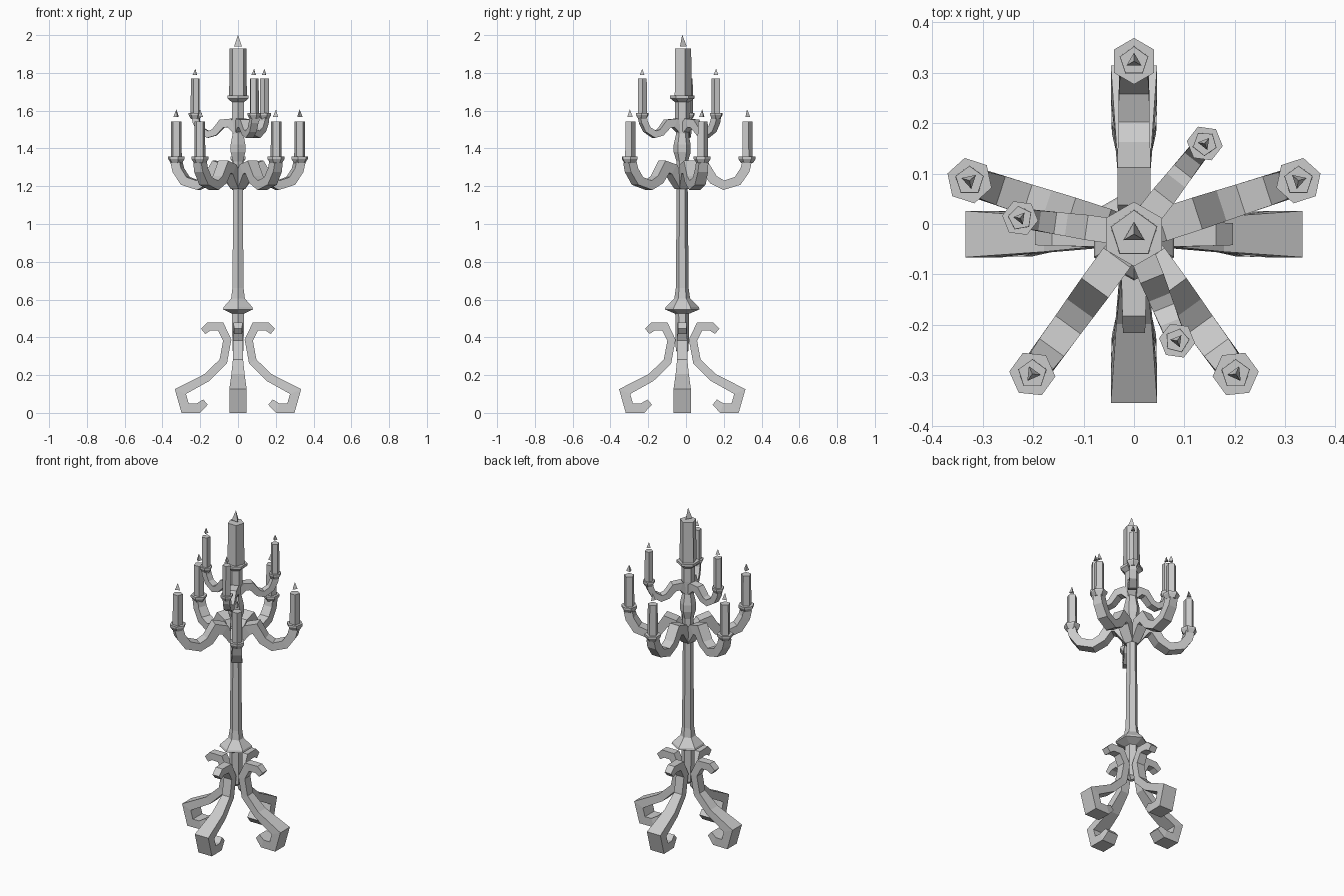
import bpy, bmesh
from math import sin, cos, pi, radians
from mathutils import Vector, Matrix

if "Cube" in bpy.data.objects:
    bpy.data.objects.remove(bpy.data.objects["Cube"])

AXIS_Y = -0.02


def finish(name, bm, angle=0.0):
    """Turn a bmesh built around the z axis into a flat-shaded object on the stand's axis."""
    bmesh.ops.recalc_face_normals(bm, faces=bm.faces)
    bm.transform(Matrix.Translation((0, AXIS_Y, 0)) @ Matrix.Rotation(radians(angle), 4, 'Z'))
    me = bpy.data.meshes.new(name)
    bm.to_mesh(me)
    bm.free()
    ob = bpy.data.objects.new(name, me)
    bpy.context.collection.objects.link(ob)
    return ob


def skin(bm, rings):
    """Join matching rings of points into a closed tube."""
    vr = [[bm.verts.new(p) for p in ring] for ring in rings]
    n = len(vr[0])
    for a, b in zip(vr, vr[1:]):
        for i in range(n):
            j = (i + 1) % n
            bm.faces.new((a[i], a[j], b[j], b[i]))
    bm.faces.new(vr[0])
    bm.faces.new(vr[-1])


def turned(name, profile, sides, x=0.0, angle=0.0, phase=0.0):
    """Low-poly lathe of (radius, z) points, standing at distance x along direction angle."""
    bm = bmesh.new()
    skin(bm, [[(x + r * cos(phase + 2 * pi * i / sides), r * sin(phase + 2 * pi * i / sides), z)
               for i in range(sides)] for r, z in profile])
    return finish(name, bm, angle)


def scroll(name, path, angle):
    """Mitred rectangular bar along (radius, z, half thickness, half width) points."""
    bm = bmesh.new()
    pts = [Vector(p[:2]) for p in path]
    rings = []
    for i, (r, z, t, w) in enumerate(path):
        d0 = (pts[i] - pts[max(i - 1, 0)]).normalized()
        d1 = (pts[min(i + 1, len(pts) - 1)] - pts[i]).normalized()
        d = (d0 + d1).normalized()
        n = Vector((-d.y, d.x))
        ref = d1 if d1.length else d0
        n *= t / max(0.7, d.dot(ref))
        rings.append([(r + n.x, -w, z + n.y), (r + n.x, w, z + n.y),
                      (r - n.x, w, z - n.y), (r - n.x, -w, z - n.y)])
    skin(bm, rings)
    return finish(name, bm, angle)


def candle(name, x, angle, r, z0, z1, flame_r, f0, f1):
    turned(name, [(r, z0), (r * 0.97, z1)], 5, x, angle)
    turned(name + "_flame", [(flame_r, f0), (0.001, f1)], 3, x, angle)


# Central hexagonal column with base collar, bulge and top cup
turned("column", [(0.012, 0.31), (0.034, 0.33), (0.037, 0.525), (0.092, 0.548), (0.088, 0.56),
                  (0.042, 0.605), (0.034, 0.66), (0.029, 1.2), (0.03, 1.33), (0.045, 1.38),
                  (0.045, 1.42), (0.032, 1.48), (0.038, 1.56), (0.038, 1.645),
                  (0.064, 1.665), (0.064, 1.68)], 6, phase=pi / 2)
candle("main_candle", 0, 90, 0.049, 1.68, 1.93, 0.024, 1.94, 2.0)

# Four scrolled legs
leg = [(0.185, 0.432, 0.018, 0.022), (0.155, 0.457, 0.022, 0.023), (0.092, 0.457, 0.022, 0.025),
       (0.057, 0.385, 0.021, 0.027), (0.078, 0.272, 0.021, 0.027), (0.165, 0.187, 0.022, 0.035),
       (0.305, 0.113, 0.025, 0.046), (0.28, 0.025, 0.025, 0.046), (0.21, 0.025, 0.025, 0.044),
       (0.172, 0.057, 0.018, 0.035)]
for k in range(4):
    scroll("leg", leg, 90 * k)

# Five lower arms with cups and candles
low_arm = [(0.01, 1.20, 0.026, 0.026), (0.075, 1.29, 0.028, 0.033), (0.12, 1.303, 0.028, 0.033),
           (0.165, 1.235, 0.025, 0.032), (0.22, 1.205, 0.023, 0.031), (0.293, 1.228, 0.024, 0.030),
           (0.332, 1.285, 0.025, 0.028), (0.343, 1.33, 0.025, 0.026)]
for k in range(5):
    a = 18 + 72 * k
    scroll("lower_arm", low_arm, a)
    turned("lower_cup", [(0.031, 1.322), (0.046, 1.345), (0.046, 1.357)], 6, 0.343, a)
    candle("lower_candle", 0.343, a, 0.03, 1.35, 1.542, 0.017, 1.567, 1.605)

# Three upper arms with cups and candles
up_arm = [(0.01, 1.50, 0.022, 0.022), (0.045, 1.535, 0.022, 0.025), (0.085, 1.532, 0.021, 0.025),
          (0.125, 1.485, 0.018, 0.023), (0.16, 1.474, 0.017, 0.022), (0.202, 1.50, 0.017, 0.02),
          (0.222, 1.54, 0.018, 0.02), (0.228, 1.57, 0.018, 0.019)]
for k in range(3):
    a = 52 + 120 * k
    scroll("upper_arm", up_arm, a)
    turned("upper_cup", [(0.023, 1.555), (0.036, 1.577), (0.036, 1.588)], 6, 0.228, a)
    candle("upper_candle", 0.228, a, 0.025, 1.58, 1.77, 0.014, 1.79, 1.82)
